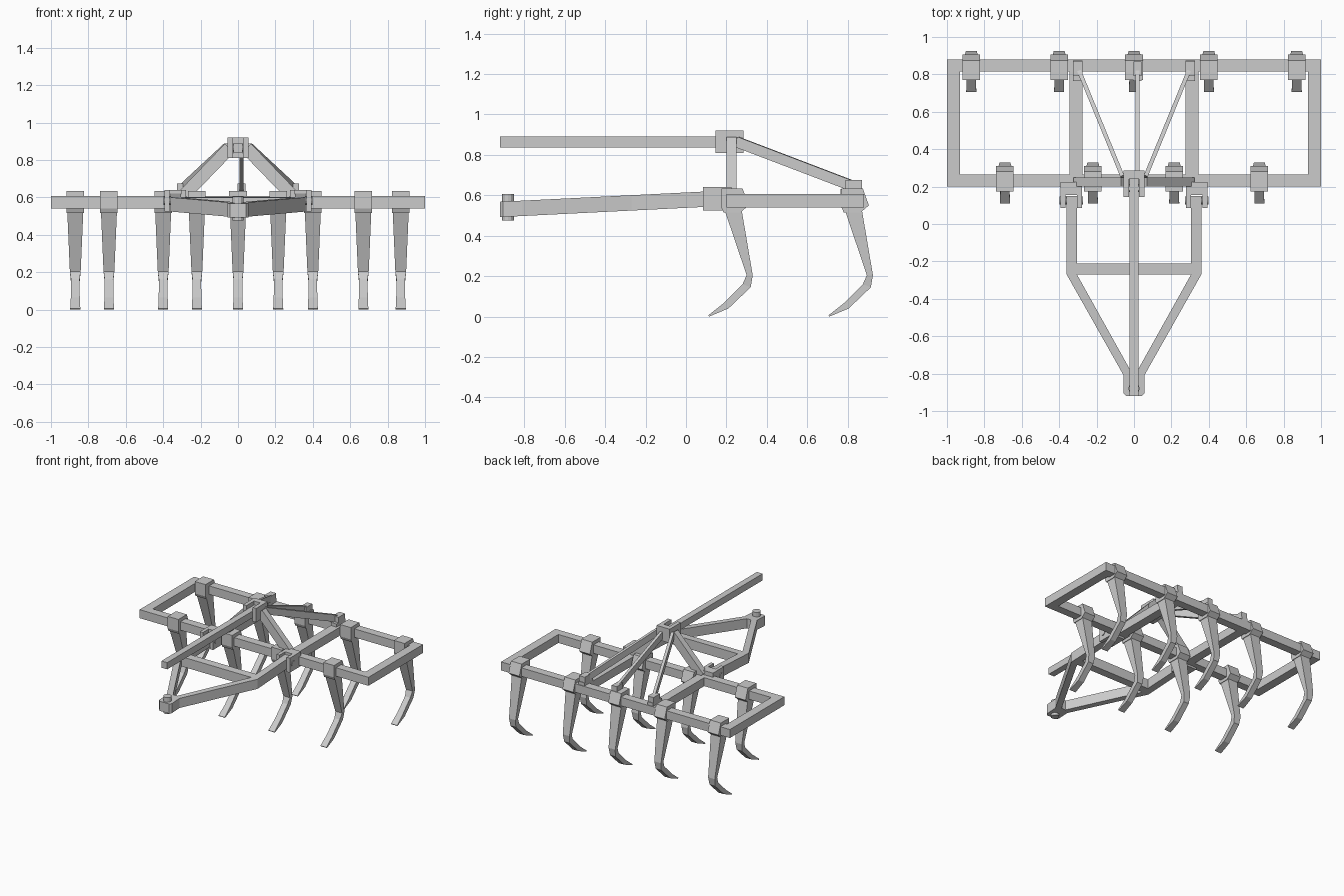
import bpy, bmesh
from mathutils import Vector, Matrix

if "Cube" in bpy.data.objects:
    bpy.data.objects.remove(bpy.data.objects["Cube"], do_unlink=True)

steel = bpy.data.materials.new("grey_steel")
steel.use_nodes = True
steel.diffuse_color = (0.6, 0.6, 0.6, 1)
steel.node_tree.nodes["Principled BSDF"].inputs["Base Color"].default_value = (0.6, 0.6, 0.6, 1)


def finish(name, bm):
    bmesh.ops.recalc_face_normals(bm, faces=bm.faces)
    mesh = bpy.data.meshes.new(name)
    bm.to_mesh(mesh)
    bm.free()
    mesh.materials.append(steel)
    obj = bpy.data.objects.new(name, mesh)
    bpy.context.collection.objects.link(obj)
    return obj


def loft(name, rings):
    """Skin a list of equal-length point rings and cap both ends."""
    bm = bmesh.new()
    loops = [[bm.verts.new(p) for p in ring] for ring in rings]
    n = len(loops[0])
    for a, b in zip(loops, loops[1:]):
        for i in range(n):
            j = (i + 1) % n
            bm.faces.new((a[i], a[j], b[j], b[i]))
    bm.faces.new(loops[0])
    bm.faces.new(loops[-1])
    return finish(name, bm)


def box(name, x, y, z):
    return loft(name, [[(x[0], y[0], h), (x[1], y[0], h), (x[1], y[1], h), (x[0], y[1], h)] for h in z])


def bar(name, a, b, width, height):
    """Rectangular bar between two points, its height kept upright."""
    a, b = Vector(a), Vector(b)
    side = (b - a).cross(Vector((0, 0, 1))).normalized()
    up = side.cross(b - a).normalized()
    corners = [side * (s * width / 2) + up * (t * height / 2)
               for s, t in ((-1, -1), (1, -1), (1, 1), (-1, 1))]
    return loft(name, [[p + c for c in corners] for p in (a, b)])


def pin(name, centre, radius, length, axis):
    bm = bmesh.new()
    turn = Vector((0, 0, 1)).rotation_difference(Vector(axis)).to_matrix().to_4x4()
    bmesh.ops.create_cone(bm, cap_ends=True, segments=12, radius1=radius, radius2=radius,
                          depth=length, matrix=Matrix.Translation(centre) @ turn)
    return finish(name, bm)


def span(centre, half):
    return (centre - half, centre + half)


# Main rectangular frame
BEAM_Z = (0.54, 0.607)
box("front_beam", (-1, 1), (0.2, 0.265), BEAM_Z)
box("rear_beam", (-1, 1), (0.815, 0.88), BEAM_Z)
for s, side in ((1, "left"), (-1, "right")):
    box(side + "_end_beam", span(s * 0.965, 0.035), (0.265, 0.815), BEAM_Z)
    box(side + "_inner_beam", span(s * 0.31, 0.035), (0.265, 0.815), BEAM_Z)

# Curved tines, each held by a clamp around its beam
# Sections: front y, front z, back y, back z, half width
TINE = [(-0.045, 0.53, 0.04, 0.53, 0.043),
        (0.065, 0.205, 0.095, 0.205, 0.029),
        (0.045, 0.16, 0.085, 0.145, 0.023),
        (-0.05, 0.065, -0.025, 0.04, 0.024),
        (-0.125, 0.006, -0.12, 0, 0.027)]
CLAMP = [(-0.06, 0.634), (0.045, 0.634), (0.075, 0.55), (0.035, 0.516), (-0.05, 0.516), (-0.06, 0.54)]


def tine(name, x, y):
    loft(name + "_tine", [[(x - w, y + fy, fz), (x + w, y + fy, fz), (x + w, y + by, bz), (x - w, y + by, bz)]
                          for fy, fz, by, bz, w in TINE])
    loft(name + "_clamp", [[(x + d, y + py, pz) for py, pz in CLAMP] for d in (-0.047, 0.047)])


for x in (-0.87, -0.4, 0, 0.4, 0.87):
    tine("rear", x, 0.83)
for x in (-0.69, -0.22, 0.215, 0.67):
    tine("front", x, 0.235)


# Fork brackets that open forwards
def clevis(name, x, half, y, z, cheek):
    front, mid, back = y
    box(name + "_back", span(x, half), (mid, back), z)
    for s in (1, -1):
        box(name + "_cheek", span(x + s * (half - cheek / 2), cheek / 2), (front, mid), z)


# Sloping drawbar yoke
def slope(y):
    return 0.576 + 0.05 * y


def yoke_part(name, outline):
    loft(name, [[(x, y, slope(y) + h) for x, y in outline] for h in (-0.038, 0.038)])


for s, side in ((1, "left"), (-1, "right")):
    clevis(side + "_hitch_bracket", s * 0.335, 0.058, (0.085, 0.155, 0.225), (0.525, 0.64), 0.027)
    pin(side + "_hitch_pin", (s * 0.335, 0.125, 0.582), 0.022, 0.125, (1, 0, 0))
    rail = [(0.36, 0.15), (0.305, 0.15), (0.305, -0.27), (0.015, -0.79), (0.055, -0.81), (0.36, -0.27)]
    yoke_part(side + "_drawbar_arm", [(s * x, y) for x, y in rail])
yoke_part("drawbar_crossbar", [(-0.31, -0.21), (0.31, -0.21), (0.31, -0.27), (-0.31, -0.27)])
yoke_part("drawbar_nose", [(-0.055, -0.785), (0.055, -0.785), (0.055, -0.905), (0.042, -0.92),
                           (-0.042, -0.92), (-0.055, -0.905)])
pin("drawbar_pin", (0, -0.88, 0.541), 0.03, 0.13, (0, 0, 1))

# Mast: top bracket, two sloping legs and the long top link
clevis("mast_bracket", 0, 0.057, (0.145, 0.24, 0.285), (0.81, 0.92), 0.03)
box("top_link", (-0.025, 0.025), (-0.92, 0.24), (0.837, 0.89))
pin("top_link_pin", (0, 0.19, 0.864), 0.02, 0.114, (1, 0, 0))
for s, side in ((1, "left"), (-1, "right")):
    bar(side + "_mast_leg", (s * 0.045, 0.225, 0.864), (s * 0.3, 0.225, 0.6), 0.048, 0.068)

# Rear stays running from the mast to lugs on the rear beam
for name, top_x, foot_x, half in (("left", 0.06, 0.3, 0.025), ("middle", 0.018, 0.018, 0.022),
                                  ("right", -0.06, -0.3, 0.025)):
    bar(name + "_stay", (top_x, 0.25, 0.865), (foot_x, 0.835, 0.642), 0.022, 0.052)
    box(name + "_stay_lug", span(foot_x, half), (0.79, 0.87), (0.6, 0.675))
    box(name + "_stay_foot", span(foot_x, half), (0.765, 0.875), (0.6, 0.632))
